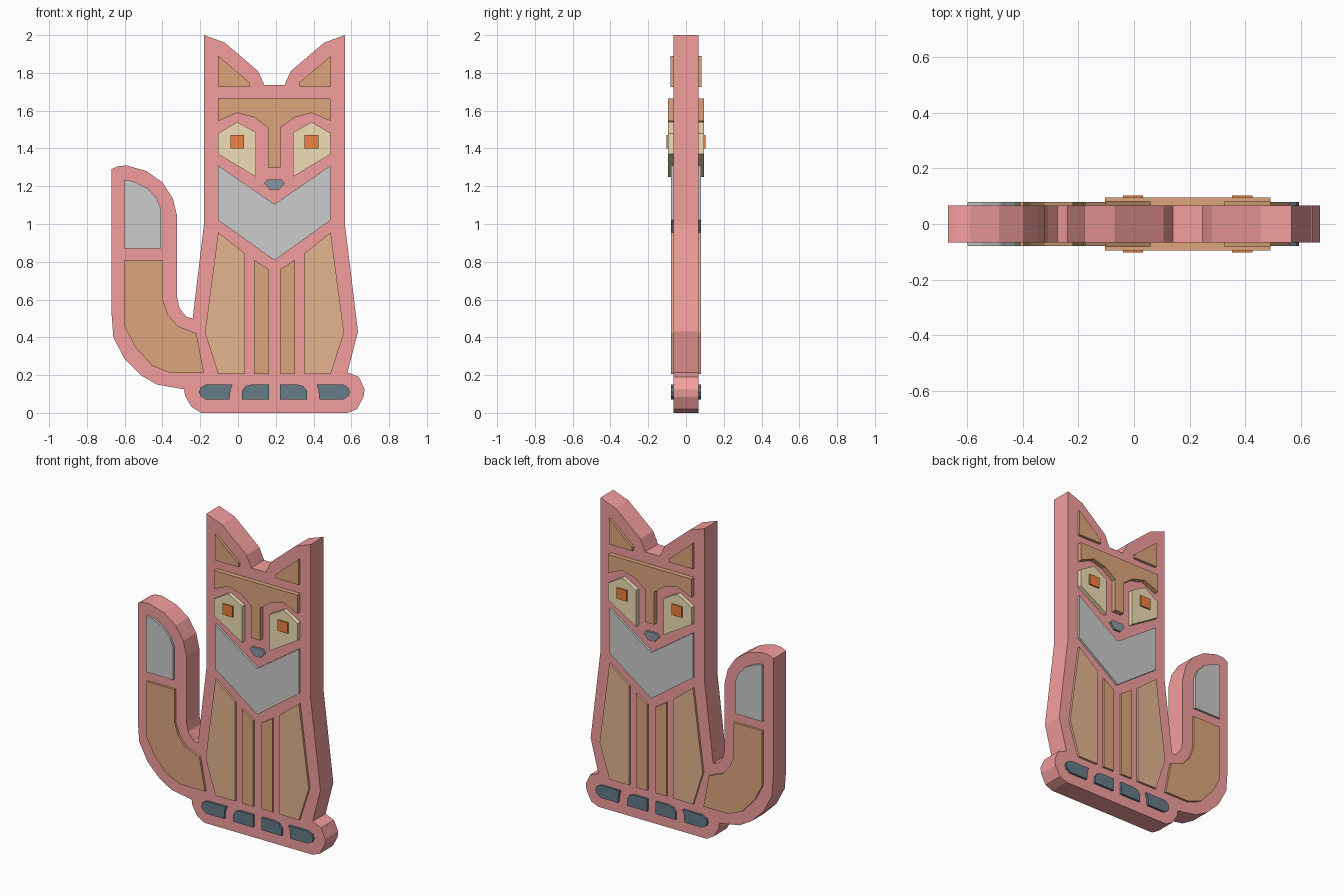
import bpy

CX = 0.193  # symmetry axis of head and body


def material(name, rgb):
    m = bpy.data.materials.new(name)
    m.diffuse_color = (*rgb, 1)
    return m


RED = material("red", (0.90, 0.34, 0.34))
BROWN = material("brown", (0.72, 0.38, 0.20))
TAN = material("tan", (0.78, 0.46, 0.28))
CREAM = material("cream", (0.87, 0.74, 0.46))
ORANGE = material("orange", (0.88, 0.22, 0.05))
DARK = material("dark", (0.13, 0.20, 0.25))
NOSE = material("slate", (0.26, 0.31, 0.37))
GREY = material("grey", (0.70, 0.70, 0.70))


def flip(points):
    return [(2 * CX - x, z) for x, z in reversed(points)]


def plate(name, points, half, mat):
    """Extrude an x-z outline symmetrically through the thickness."""
    n = len(points)
    area = sum(points[i - 1][0] * points[i][1] - points[i][0] * points[i - 1][1] for i in range(n))
    if area < 0:
        points = points[::-1]
    verts = [(x, -half, z) for x, z in points] + [(x, half, z) for x, z in points]
    faces = [list(range(n)), list(range(2 * n - 1, n - 1, -1))]
    faces += [[(i + 1) % n, i, n + i, n + (i + 1) % n] for i in range(n)]
    mesh = bpy.data.meshes.new(name)
    mesh.from_pydata(verts, [], faces)
    mesh.materials.append(mat)
    ob = bpy.data.objects.new(name, mesh)
    bpy.context.collection.objects.link(ob)


def pair(name, points, half, mat):
    plate(name + "_left", points, half, mat)
    plate(name + "_right", flip(points), half, mat)


# Body silhouette with ears, feet and tail
ear_edge = [(-0.18, 1.0), (-0.18, 2.0), (-0.07, 1.96), (0.106, 1.81), (0.14, 1.735)]
right_foot = [(0.635, 0.43), (0.58, 0.215), (0.64, 0.19), (0.67, 0.125),
              (0.665, 0.085), (0.63, 0.02), (0.58, 0)]
left_foot = [(-0.195, 0), (-0.245, 0.03), (-0.28, 0.09), (-0.285, 0.125)]
tail = [(-0.43, 0.15), (-0.515, 0.2), (-0.6, 0.285), (-0.66, 0.4), (-0.67, 0.535),
        (-0.67, 1.29), (-0.64, 1.305), (-0.59, 1.31), (-0.485, 1.28), (-0.40, 1.22),
        (-0.345, 1.135), (-0.322, 1.04), (-0.322, 0.61), (-0.31, 0.555),
        (-0.275, 0.51), (-0.24, 0.5)]
plate("body", ear_edge + flip(ear_edge) + right_foot + left_foot + tail, 0.066, RED)

# Face
pair("inner_ear", [(-0.105, 1.89), (0.06, 1.75), (0.06, 1.725), (-0.105, 1.725)], 0.083, BROWN)
brow = [(-0.105, 1.665), (-0.105, 1.545), (-0.005, 1.588), (0.085, 1.565), (0.16, 1.51), (0.16, 1.3)]
plate("brow", brow + flip(brow), 0.096, BROWN)
pair("eye", [(-0.005, 1.54), (-0.105, 1.48), (-0.105, 1.37), (0.095, 1.25), (0.095, 1.485)], 0.094, CREAM)
pair("pupil", [(-0.04, 1.4), (0.033, 1.4), (0.033, 1.47), (-0.04, 1.47)], 0.103, ORANGE)
nose = [(0.155, 1.235), (0.138, 1.215), (0.17, 1.18)]
plate("nose", nose + flip(nose), 0.08, NOSE)

# Chest and legs
plate("chest", [(-0.105, 1.31), (CX, 1.105), (0.491, 1.31), (0.491, 1.02), (CX, 0.807), (-0.105, 1.02)], 0.08, GREY)
pair("haunch", [(-0.105, 0.955), (0.035, 0.845), (0.035, 0.205), (-0.105, 0.205), (-0.175, 0.425)], 0.08, TAN)
pair("front_leg", [(0.085, 0.81), (0.163, 0.76), (0.163, 0.205), (0.085, 0.205)], 0.08, BROWN)

# Toes
pair("outer_toe", [(-0.045, 0.07), (-0.17, 0.07), (-0.198, 0.088), (-0.207, 0.11), (-0.198, 0.134),
                   (-0.17, 0.15), (-0.03, 0.15), (-0.04, 0.12)], 0.08, DARK)
pair("inner_toe", [(0.02, 0.07), (0.02, 0.115), (0.04, 0.142), (0.07, 0.15), (0.163, 0.15), (0.163, 0.07)], 0.08, DARK)

# Tail inlays
plate("tail_tip", [(-0.6, 1.235), (-0.55, 1.225), (-0.48, 1.19), (-0.43, 1.135), (-0.408, 1.08),
                   (-0.408, 0.87), (-0.6, 0.87)], 0.08, GREY)
plate("tail_base", [(-0.6, 0.81), (-0.397, 0.81), (-0.397, 0.595), (-0.37, 0.52), (-0.32, 0.46), (-0.22, 0.42),
                    (-0.18, 0.21), (-0.355, 0.21), (-0.455, 0.25), (-0.545, 0.35), (-0.6, 0.455)], 0.08, BROWN)
